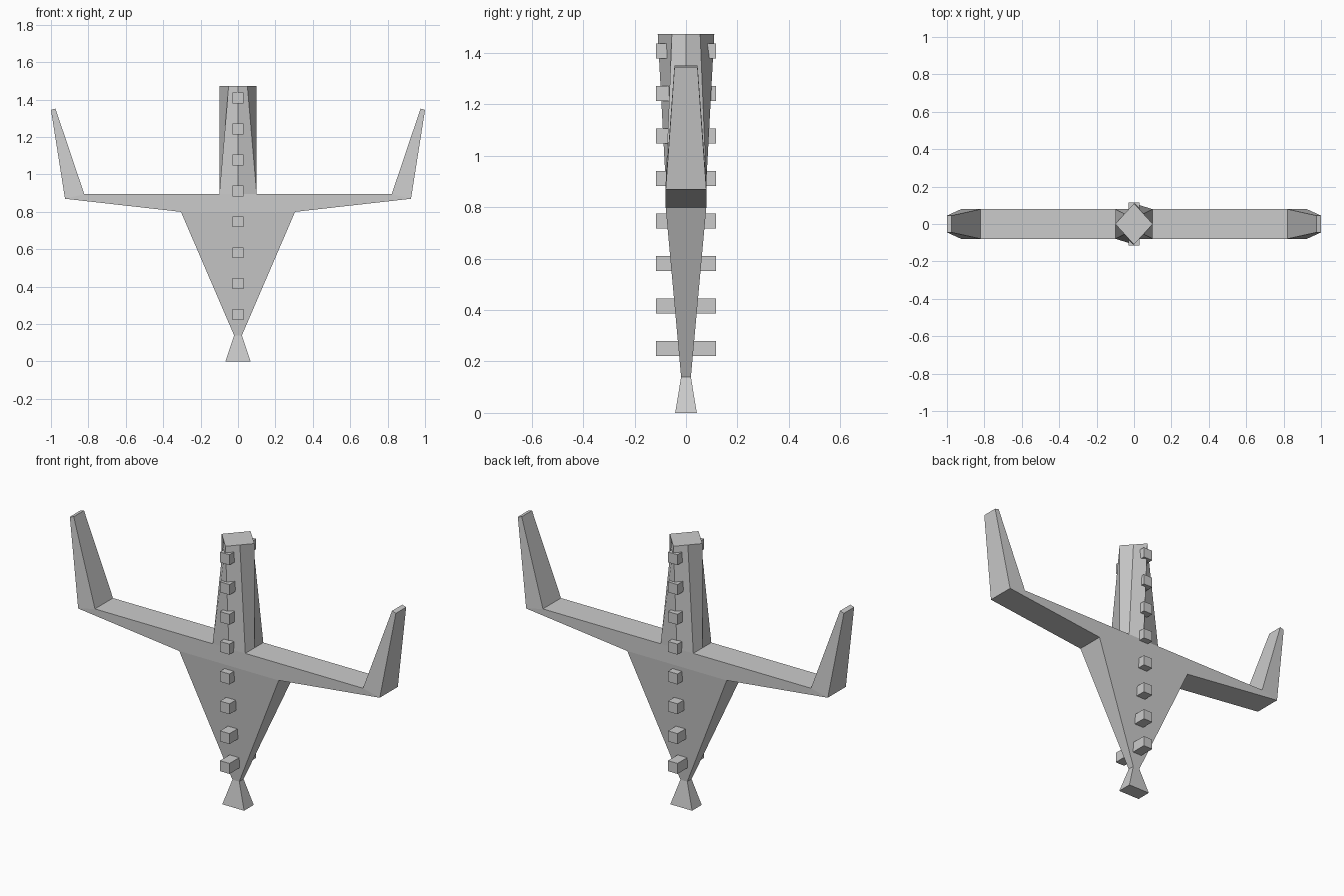
import bpy, bmesh

if "Cube" in bpy.data.objects:
    bpy.data.objects.remove(bpy.data.objects["Cube"])


def loft(name, rings):
    """Skin a closed solid through rings of equal point count."""
    bm = bmesh.new()
    loops = [[bm.verts.new(p) for p in ring] for ring in rings]
    for a, b in zip(loops, loops[1:]):
        n = len(a)
        for i in range(n):
            j = (i + 1) % n
            bm.faces.new((a[i], a[j], b[j], b[i]))
    bm.faces.new(loops[0])
    bm.faces.new(loops[-1])
    bmesh.ops.recalc_face_normals(bm, faces=bm.faces)
    mesh = bpy.data.meshes.new(name)
    bm.to_mesh(mesh)
    bm.free()
    ob = bpy.data.objects.new(name, mesh)
    bpy.context.collection.objects.link(ob)
    return ob


def rect(x, y, z):
    return [(-x, -y, z), (x, -y, z), (x, y, z), (-x, y, z)]


def octagon(corner, mid_x, mid_y, z):
    """Eight points: corners alternating with side midpoints."""
    cx, cy = corner
    return [(-cx, -cy, z), (0, -mid_y, z), (cx, -cy, z), (mid_x, 0, z),
            (cx, cy, z), (0, mid_y, z), (-cx, cy, z), (-mid_x, 0, z)]


def arm_ring(inner, outer, y):
    (xi, zi), (xo, zo) = inner, outer
    return [(xi, -y, zi), (xo, -y, zo), (xo, y, zo), (xi, y, zi)]


# Flared foot
loft("foot", [rect(0.067, 0.042, 0), rect(0.021, 0.019, 0.14)])

# Wedge body widening up to the arms
loft("body", [rect(0.021, 0.019, 0.14), rect(0.305, 0.079, 0.80),
              rect(0.10, 0.079, 0.895)])

# Tower: rectangular base turning into a diamond top
loft("tower", [octagon((0.10, 0.079), 0.10, 0.079, 0.895),
               octagon((0.05, 0.055), 0.10, 0.11, 1.474)])

# Side arms with upturned tapering blades
arm = loft("side_arms", [arm_ring((0.10, 0.895), (0.305, 0.80), 0.079),
                         arm_ring((0.822, 0.895), (0.925, 0.87), 0.079),
                         arm_ring((0.976, 1.352), (1.0, 1.345), 0.045)])
mirror = arm.modifiers.new("mirror", 'MIRROR')
mirror.use_mirror_merge = False

# Row of studs showing on the front and back
for i in range(8):
    z = 0.251 + i * 0.1653
    loft(f"stud_{i + 1}", [rect(0.029, 0.116, z - 0.029),
                           rect(0.029, 0.116, z + 0.029)])
